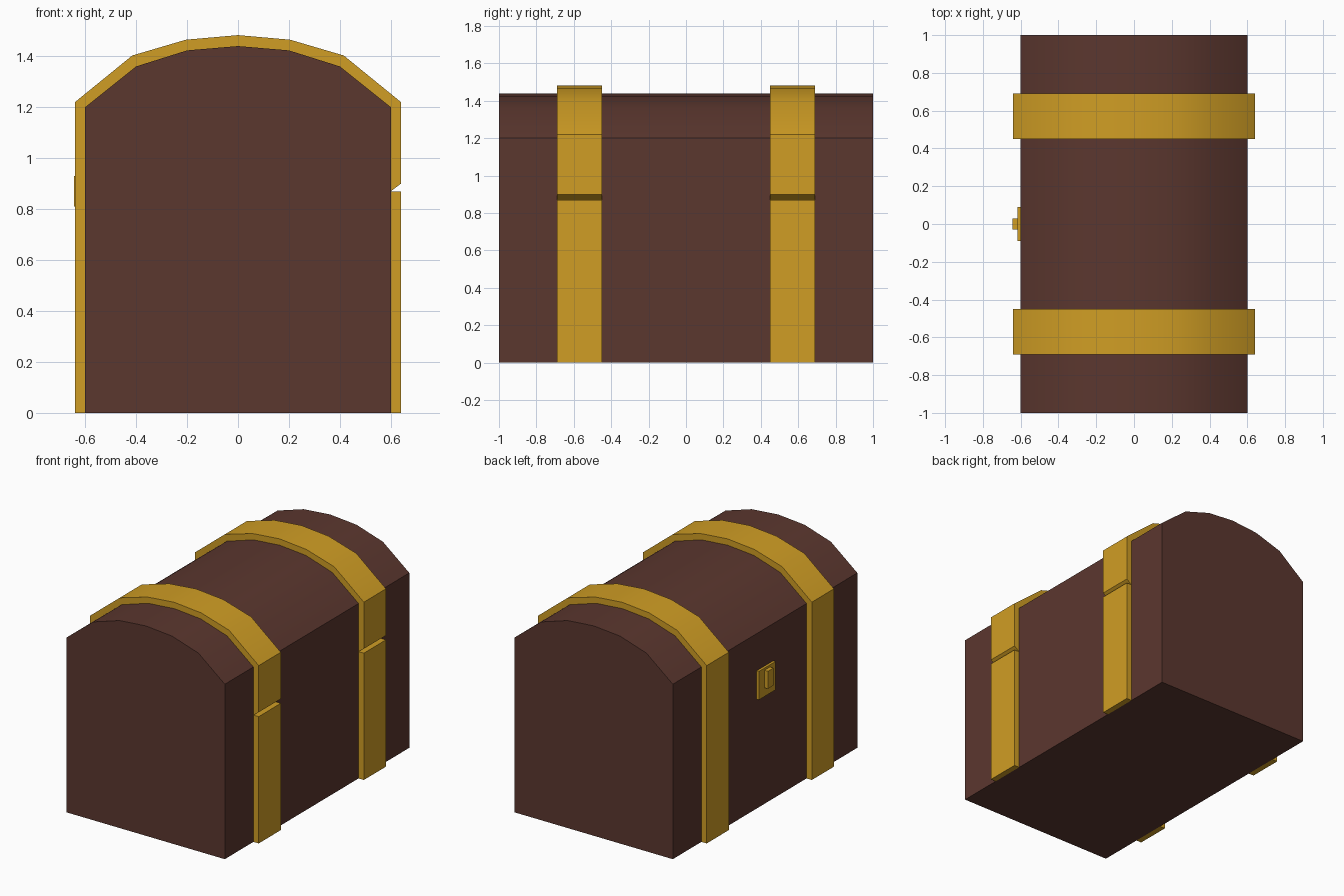
import bpy, bmesh, math

old = bpy.data.objects.get("Cube")
if old:
    bpy.data.objects.remove(old, do_unlink=True)


def material(name, color):
    m = bpy.data.materials.new(name)
    m.use_nodes = True
    m.diffuse_color = color
    m.node_tree.nodes["Principled BSDF"].inputs["Base Color"].default_value = color
    return m


WOOD = material("dark brown wood", (0.105, 0.038, 0.028, 1))
GOLD = material("gold metal", (0.63, 0.34, 0.018, 1))


def extrude_profile(name, profile, y0, y1, mat):
    """Sweep a closed x-z profile along y."""
    bm = bmesh.new()
    face = bm.faces.new([bm.verts.new((x, y0, z)) for x, z in profile])
    out = bmesh.ops.extrude_face_region(bm, geom=[face])
    verts = [v for v in out["geom"] if isinstance(v, bmesh.types.BMVert)]
    bmesh.ops.translate(bm, verts=verts, vec=(0, y1 - y0, 0))
    bmesh.ops.recalc_face_normals(bm, faces=bm.faces)
    mesh = bpy.data.meshes.new(name)
    bm.to_mesh(mesh)
    bm.free()
    mesh.materials.append(mat)
    obj = bpy.data.objects.new(name, mesh)
    bpy.context.collection.objects.link(obj)
    bpy.ops.object.select_all(action="DESELECT")
    obj.select_set(True)
    bpy.context.view_layer.objects.active = obj
    bpy.ops.object.shade_smooth_by_angle(angle=math.radians(30))
    return obj


def box(name, x0, x1, y0, y1, z0, z1, mat):
    return extrude_profile(name, [(x0, z0), (x1, z0), (x1, z1), (x0, z1)], y0, y1, mat)


def arch(half):
    """Mirror a half arch given from the +x side to the crown."""
    return half + [(-x, z) for x, z in reversed(half[:-1])]


SEAM = 0.87
inner = arch([(0.6, 1.2), (0.4, 1.36), (0.2, 1.423), (0, 1.44)])
outer = arch([(0.64, 1.22), (0.415, 1.403), (0.204, 1.465), (0, 1.483)])

# Chest body with its domed lid
extrude_profile("chest_body", [(-0.6, 0), (0.6, 0)] + inner, -1, 1, WOOD)

# Metal straps: an arch over the lid and an upright on each side
for label, y in (("front", -0.57), ("back", 0.57)):
    y0, y1 = y - 0.12, y + 0.12
    # The hinge side of the strap is bevelled just above the seam
    strap = [(0.6, SEAM), (0.64, 0.9)] + outer + [(-0.64, SEAM), (-0.6, SEAM)]
    extrude_profile(label + "_lid_strap", strap + inner[::-1], y0, y1, GOLD)
    box(label + "_left_strap", 0.6, 0.64, y0, y1, 0, SEAM, GOLD)
    box(label + "_right_strap", -0.64, -0.6, y0, y1, 0, SEAM, GOLD)

# Latch: plate split at the seam, with a raised clasp
box("latch_lower_plate", -0.617, -0.6, -0.09, 0.09, 0.75, SEAM, GOLD)
box("latch_upper_plate", -0.617, -0.6, -0.09, 0.09, SEAM, 0.945, GOLD)
box("latch_clasp", -0.643, -0.61, -0.03, 0.03, 0.81, 0.93, GOLD)
